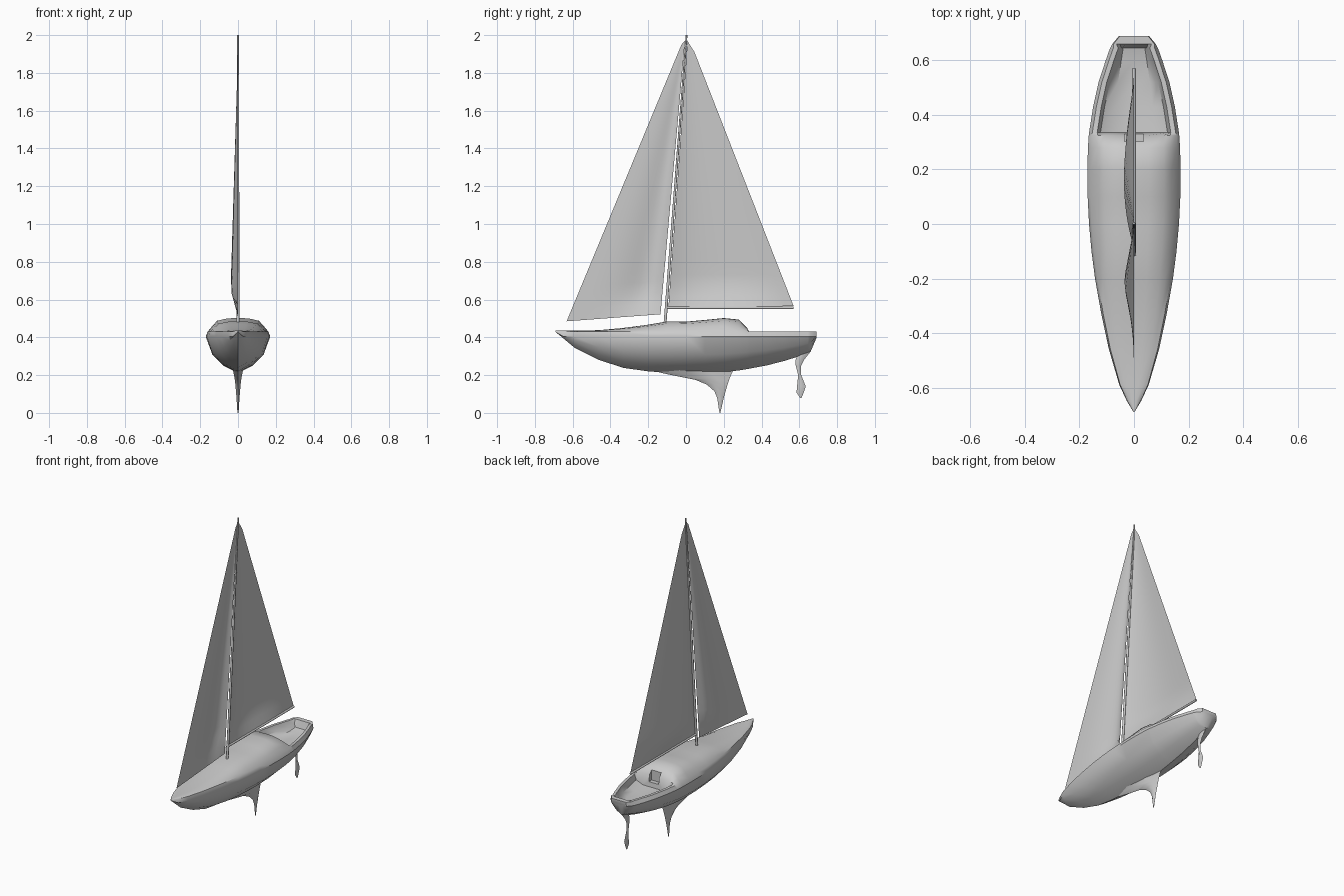
import bpy, bmesh, math
from mathutils import Vector

cube = bpy.data.objects.get("Cube")
if cube:
    bpy.data.objects.remove(cube)

grey = bpy.data.materials.new("light grey")
grey.use_nodes = True
colour = (0.6, 0.6, 0.6, 1)
grey.diffuse_color = colour
grey.node_tree.nodes["Principled BSDF"].inputs["Base Color"].default_value = colour


def finish(name, bm, angle=40):
    bmesh.ops.recalc_face_normals(bm, faces=bm.faces)
    mesh = bpy.data.meshes.new(name)
    bm.to_mesh(mesh)
    bm.free()
    mesh.materials.append(grey)
    obj = bpy.data.objects.new(name, mesh)
    bpy.context.collection.objects.link(obj)
    bpy.ops.object.select_all(action='DESELECT')
    obj.select_set(True)
    bpy.context.view_layer.objects.active = obj
    bpy.ops.object.shade_smooth_by_angle(angle=math.radians(angle))
    return obj


def loft(name, rings, closed=True, angle=40):
    """Skin a list of equal-length point rings; closed rings get end caps."""
    bm = bmesh.new()
    rows = [[bm.verts.new(p) for p in ring] for ring in rings]
    n = len(rows[0])
    for a, b in zip(rows, rows[1:]):
        for i in range(n if closed else n - 1):
            j = (i + 1) % n
            bm.faces.new((a[i], a[j], b[j], b[i]))
    if closed:
        bm.faces.new(rows[0])
        bm.faces.new(rows[-1])
    return finish(name, bm, angle)


# Hull, deck, cabin and cockpit as one loft
def hull_section(y, w, top, bottom, cockpit=False):
    s = 0.43
    rise = top - s
    if cockpit:
        upper = [(0, top), (0.45 * w, top), (w - 0.042, top + 0.02),
                 (w - 0.03, s), (w - 0.012, s)]
    else:
        upper = [(0, top), (0.32 * w, s + rise * 0.98), (0.65 * w, s + rise * 0.8),
                 (0.8 * w, s + rise * 0.4), (0.94 * w, s)]
    half = upper + [(w, max(s - 0.025, bottom)), (0.8 * w, bottom + (s - bottom) * 0.45),
                    (0.45 * w, bottom + (s - bottom) * 0.18), (0, bottom)]
    return [(x, y, z) for x, z in half] + [(-x, y, z) for x, z in half[-2:0:-1]]


stations = [  # y, half beam, top height, bottom height
    (-0.69, 0.002, 0.436, 0.428), (-0.65, 0.026, 0.436, 0.395),
    (-0.59, 0.054, 0.435, 0.345), (-0.46, 0.092, 0.438, 0.28),
    (-0.33, 0.12, 0.45, 0.238), (-0.2, 0.143, 0.467, 0.22),
    (-0.1, 0.156, 0.484, 0.213), (0.0, 0.165, 0.483, 0.21),
    (0.1, 0.17, 0.492, 0.21), (0.2, 0.171, 0.502, 0.215), (0.28, 0.169, 0.494, 0.225),
    (0.325, 0.166, 0.448, 0.232)]
cockpit = [
    (0.335, 0.165, 0.375, 0.234), (0.43, 0.15, 0.37, 0.252), (0.52, 0.13, 0.37, 0.275),
    (0.6, 0.104, 0.375, 0.3), (0.645, 0.088, 0.385, 0.318)]
stern = [(0.66, 0.08, 0.43, 0.325), (0.69, 0.055, 0.43, 0.395)]
hull = loft("hull", [hull_section(*s) for s in stations]
            + [hull_section(*s, cockpit=True) for s in cockpit]
            + [hull_section(*s) for s in stern])

# Companionway opening cut into the cabin's rear wall
bpy.ops.mesh.primitive_cube_add(size=1, location=(0, 0.325, 0.46))
cutter = bpy.context.object
cutter.name = "companionway_cutter"
cutter.scale = (0.07, 0.045, 0.11)
cutter.hide_render = True
cutter.data.materials.append(grey)
cut = hull.modifiers.new("companionway", 'BOOLEAN')
cut.operation = 'DIFFERENCE'
cut.object = cutter
cut.solver = 'EXACT'
bpy.context.view_layer.objects.active = hull
bpy.ops.object.modifier_apply(modifier=cut.name)
bpy.data.objects.remove(cutter)


# Fins: lens-shaped sections stacked by height
def fin(name, levels):
    rings = []
    for z, front, back, t in levels:
        c = back - front
        rings.append([(0, front, z), (t, front + 0.35 * c, z), (t * 0.7, front + 0.7 * c, z),
                      (0, back, z), (-t * 0.7, front + 0.7 * c, z), (-t, front + 0.35 * c, z)])
    loft(name, rings, angle=60)


fin("keel", [(0.24, -0.25, 0.26, 0.03), (0.205, -0.1, 0.24, 0.022), (0.175, 0.05, 0.228, 0.017),
             (0.15, 0.11, 0.22, 0.014), (0.115, 0.15, 0.21, 0.011), (0.08, 0.165, 0.2, 0.008),
             (0.0, 0.177, 0.182, 0.003)])
fin("rudder", [(0.325, 0.595, 0.66, 0.008), (0.28, 0.58, 0.624, 0.008), (0.25, 0.581, 0.61, 0.007),
               (0.2, 0.594, 0.61, 0.006), (0.14, 0.588, 0.634, 0.006), (0.108, 0.585, 0.623, 0.005),
               (0.08, 0.604, 0.612, 0.002)])


# Round spars
def spar(name, start, end, r0, r1, sides=10):
    start, end = Vector(start), Vector(end)
    axis = (end - start).normalized()
    side = Vector((1, 0, 0))
    up = axis.cross(side)
    angles = [2 * math.pi * i / sides for i in range(sides)]
    loft(name, [[p + r * (side * math.cos(a) + up * math.sin(a)) for a in angles]
                for p, r in ((start, r0), (end, r1))])


spar("mast", (0, -0.112, 0.46), (0, 0.003, 2.0), 0.008, 0.005)
spar("boom", (0, -0.1, 0.557), (0, 0.57, 0.557), 0.007, 0.007)


# Sails: single curved sheets between a front and a back edge
def sail(name, tack, clew, head_front, head_back, belly, peak, nu=14, nv=24):
    power = math.log(0.5) / math.log(peak)
    rows = []
    for j in range(nv + 1):
        v = j / nv
        a = Vector(tack).lerp(Vector(head_front), v)
        b = Vector(clew).lerp(Vector(head_back), v)
        depth = belly * min(v / 0.09, 1) * (1 - v)
        row = []
        for i in range(nu + 1):
            y, z = a.lerp(b, i / nu)
            row.append((-depth * math.sin(math.pi * (i / nu) ** power), y, z))
        rows.append(row)
    # pointed head above the last full row
    top = Vector((0, 0.0, 1.975))
    rows.append([top + Vector((0, 0.004 * i / nu, 0)) for i in range(nu + 1)])
    loft(name, rows, closed=False, angle=60)


sail("mainsail", (-0.093, 0.56), (0.57, 0.565), (0.005, 1.93), (0.045, 1.91), 0.042, 0.42)
sail("jib", (-0.632, 0.485), (-0.135, 0.522), (-0.024, 1.95), (-0.008, 1.94), 0.04, 0.8)
